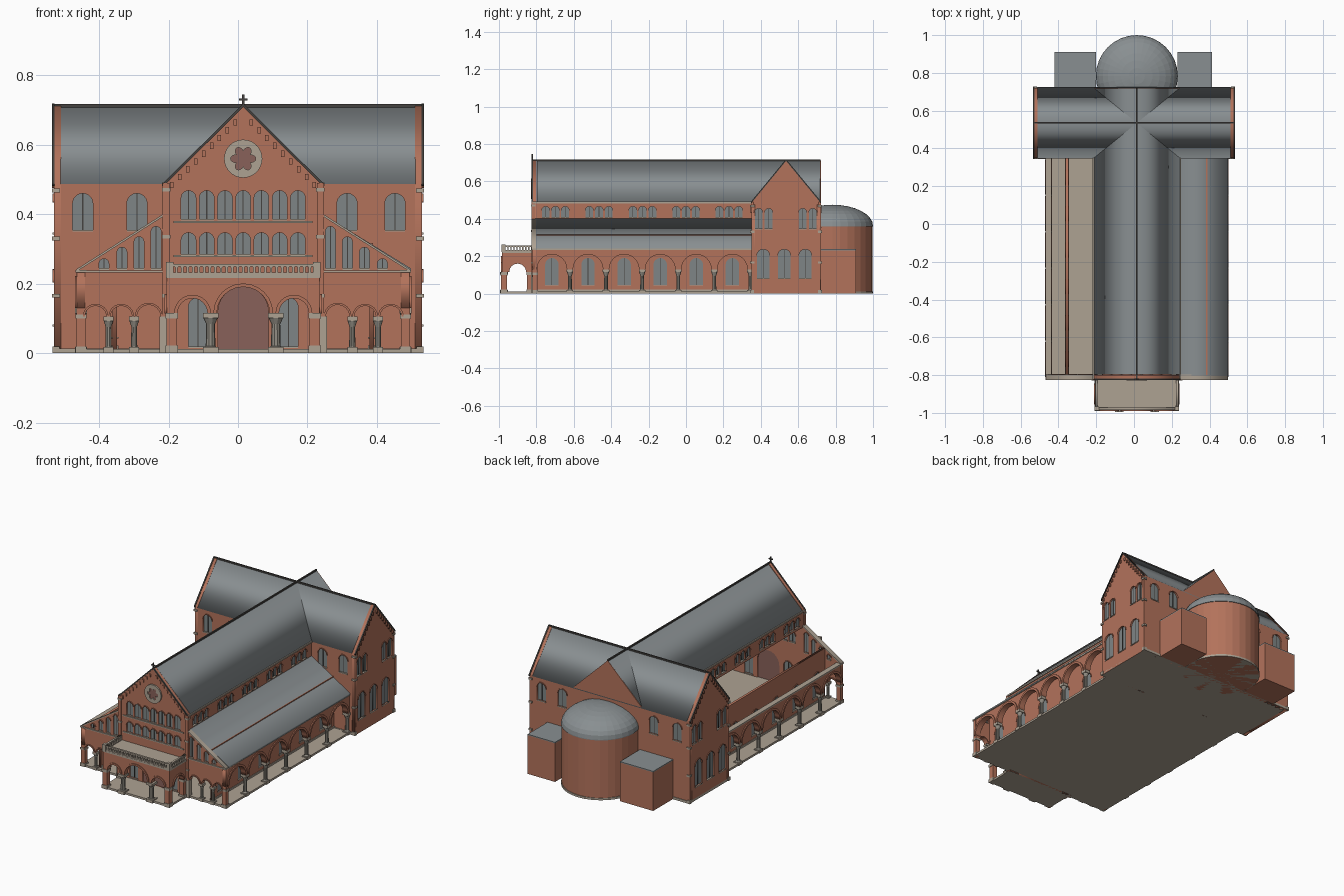
import bpy, bmesh, math
from mathutils import Matrix

cube = bpy.data.objects.get("Cube")
if cube:
    bpy.data.objects.remove(cube, do_unlink=True)


def material(name, rgb):
    m = bpy.data.materials.new(name)
    m.use_nodes = True
    m.diffuse_color = (*rgb, 1)
    m.node_tree.nodes["Principled BSDF"].inputs["Base Color"].default_value = (*rgb, 1)
    return m


BRICK = material("brick", (0.45, 0.17, 0.105))
ROOF = material("slate_roof", (0.25, 0.275, 0.285))
STONE = material("pale_stone", (0.42, 0.36, 0.29))
SHAFT = material("column_stone", (0.29, 0.27, 0.23))
GLASS = material("window_glass", (0.21, 0.235, 0.24))
DARK = material("dark_trim", (0.06, 0.055, 0.05))
DOOR = material("door_wood", (0.25, 0.12, 0.10))

C = 0.015  # nave axis
TURN = {"x": Matrix.Rotation(math.pi / 2, 4, "Z") @ Matrix.Rotation(math.pi / 2, 4, "X"),
        "y": Matrix.Rotation(math.pi / 2, 4, "X")}


def add(name, mesh, mat):
    mesh.materials.clear()
    mesh.materials.append(mat)
    ob = bpy.data.objects.new(name, mesh)
    bpy.context.collection.objects.link(ob)
    return ob


def panel(name, loops, plane, pos, t, mat):
    """Filled outline with holes, upright at x or y = pos, t thick."""
    cu = bpy.data.curves.new(name, "CURVE")
    cu.dimensions, cu.fill_mode, cu.extrude = "2D", "BOTH", t / 2
    for loop in loops:
        sp = cu.splines.new("POLY")
        sp.points.add(len(loop) - 1)
        for p, (u, v) in zip(sp.points, loop):
            p.co = (u, v, 0, 1)
        sp.use_cyclic_u = True
    tmp = bpy.data.objects.new(name + "_outline", cu)
    bpy.context.collection.objects.link(tmp)
    dg = bpy.context.evaluated_depsgraph_get()
    mesh = bpy.data.meshes.new_from_object(tmp.evaluated_get(dg))
    bpy.data.objects.remove(tmp, do_unlink=True)
    bpy.data.curves.remove(cu)
    shift = (pos, 0, 0) if plane == "x" else (0, pos, 0)
    mesh.transform(Matrix.Translation(shift) @ TURN[plane])
    return add(name, mesh, mat)


def box(name, x0, x1, y0, y1, z0, z1, mat):
    bm = bmesh.new()
    bmesh.ops.create_cube(bm, size=1)
    for v in bm.verts:
        v.co = ((x0 + x1) / 2 + v.co.x * (x1 - x0), (y0 + y1) / 2 + v.co.y * (y1 - y0),
                (z0 + z1) / 2 + v.co.z * (z1 - z0))
    mesh = bpy.data.meshes.new(name)
    bm.to_mesh(mesh)
    bm.free()
    return add(name, mesh, mat)


def block(name, x, y, w, z0, z1, mat):
    return box(name, x - w / 2, x + w / 2, y - w / 2, y + w / 2, z0, z1, mat)


def lathe(name, profile, x, y, steps, mat):
    bm = bmesh.new()
    vs = [bm.verts.new((r, 0, z)) for r, z in profile]
    es = [bm.edges.new(p) for p in zip(vs, vs[1:])]
    bmesh.ops.spin(bm, geom=vs + es, cent=(0, 0, 0), axis=(0, 0, 1), angle=math.tau, steps=steps)
    bmesh.ops.remove_doubles(bm, verts=bm.verts, dist=1e-5)
    bmesh.ops.recalc_face_normals(bm, faces=bm.faces)
    mesh = bpy.data.meshes.new(name)
    bm.to_mesh(mesh)
    bm.free()
    ob = add(name, mesh, mat)
    ob.location = (x, y, 0)
    return ob


def column(name, x, y, h, r):
    lathe(name, [(0, 0.01), (r * 1.5, 0.01), (r * 1.5, h * .12), (r, h * .18), (r * .9, h * .72),
                 (r * 1.5, h * .88), (0, h * .88)], x, y, 10, SHAFT)
    block(name + "_abacus", x, y, r * 3.2, h * .88, h, STONE)
    block(name + "_base", x, y, r * 3.2, 0, 0.018, STONE)


def arc(c, z, r, a0=0.0, a1=math.pi, n=12):
    return [(c + r * math.cos(a0 + (a1 - a0) * i / n), z + r * math.sin(a0 + (a1 - a0) * i / n))
            for i in range(n + 1)]


def arch(c, w, z0, z1):
    return [(c - w / 2, z0), (c + w / 2, z0)] + arc(c, z1 - w / 2, w / 2)


def ring(c, z, r0, r1):
    return arc(c, z, r1) + arc(c, z, r0, math.pi, 0)


def rect(u0, u1, v0, v1):
    return [(u0, v0), (u1, v0), (u1, v1), (u0, v1)]


def wall(name, outline, windows, plane, pos, t=0.02, holes=()):
    """Brick wall with cut windows (centre, width, sill, top), glazing, mullions, sills and hoods."""
    panes = [arch(*w) for w in windows]
    panel(name, [outline] + panes + list(holes), plane, pos, t, BRICK)
    panel(name + "_glass", panes, plane, pos, 0.008, GLASS)
    panel(name + "_mullions", [rect(c - .0015, c + .0015, z0, z1) for c, w, z0, z1 in windows],
          plane, pos, 0.012, DARK)
    panel(name + "_hoods", [ring(c, z1 - w / 2, w / 2, w / 2 + .005) for c, w, z0, z1 in windows],
          plane, pos, t + .008, BRICK)
    panel(name + "_sills", [rect(c - w / 2, c + w / 2, z0 - .005, z0) for c, w, z0, z1 in windows],
          plane, pos, t + .008, STONE)


def arcade_outline(a0, a1, arches, spring, top):
    pts = [(a0, spring)]
    for c, r in sorted(arches):
        pts += arc(c, spring, r, math.pi, 0)
    return pts + [(a1, spring)] + top


def archivolts(name, arches, spring, band, plane, pos, t):
    panel(name, [ring(c, spring, r, r + band) for c, r in arches], plane, pos, t + .012, BRICK)


def gable_trim(name, c, h, plane, pos, out):
    """Dark coping and stepped corbels along a gable."""
    panel(name + "_coping", [[(c - h, .492), (c, .719), (c + h, .492), (c + h, .482), (c, .709),
                              (c - h, .482)]], plane, pos + out * .012, 0.008, DARK)
    teeth = []
    for i in range(1, 10):
        for s in (-1, 1):
            u, z = c + s * h * (1 - i / 10), .485 + .225 * i / 10
            teeth.append(rect(u - .005, u + .005, z - .032, z - .014))
    panel(name + "_corbels", teeth, plane, pos + out * .012, 0.008, BRICK)


# Floors
box("main_floor", -.465, .495, -.82, .35, 0, .012, STONE)
box("transept_floor", -.53, .53, .345, .725, 0, .014, STONE)
box("porch_floor", -.205, .235, -.985, -.82, 0, .012, STONE)

# Nave front with door, window rows and rose
H = .228
rows = [(C + .0525 * i, .042, z0, z1) for i in range(-3, 4) for z0, z1 in ((.285, .347), (.387, .468))]
rows += [(C + s * .13, .056, .02, .16) for s in (-1, 1)]
door = arch(C, .145, .012, .192)
wall("nave_front", [(C - H, 0), (C + H, 0), (C + H, .49), (C, .715), (C - H, .49)], rows, "y", -.81, holes=[door])
panel("door", [door], "y", -.81, .008, DOOR)
gable_trim("nave_front", C, H, "y", -.81, -1)
for z in (.277, .375):
    box("front_string_course", C - .2, C + .2, -.826, -.815, z, z + .006, STONE)
flower = [(C + r * math.cos(a), .56 + r * math.sin(a)) for a, r in
          ((math.tau * i / 48, .022 + .014 * abs(math.cos(math.tau * i / 16))) for i in range(48))]
panel("rose_surround", [arc(C, .56, .055, 0, math.tau, 32)[:-1], flower], "y", -.824, .009, STONE)
panel("rose_glass", [arc(C, .56, .045, 0, math.tau, 24)[:-1]], "y", -.821, .004, DOOR)
box("cross_upright", C - .003, C + .003, -.825, -.819, .71, .745, DARK)
box("cross_arm", C - .012, C + .012, -.825, -.819, .728, .734, DARK)

# Nave roof
panel("nave_roof", [[(C - H - .003, .488), (C + H + .003, .488), (C, .712)]], "y", -.04, 1.515, ROOF)
box("nave_ridge", C - .004, C + .004, -.82, .72, .708, .717, DARK)

# Side aisles, mirrored about the nave axis
bays = [-.717 + .193 * i for i in range(6)]
clerestory = [(g + d, .042, .41, .466) for g in (-.698, -.465, -.232, 0, .23) for d in (-.052, 0, .052)]
for s in (-1, 1):
    wall("clerestory", rect(-.82, .35, .39, .49), clerestory, "x", C + s * .218)
    x = C + s * .23
    box("clerestory_eaves", x - .004, x + .004, -.82, .35, .482, .491, STONE)
    block("nave_pilaster", C + s * .222, -.817, .02, 0, .49, BRICK)
    for z in (.16, .33, .465):
        block("nave_pilaster_band", C + s * .222, -.817, .024, z, z + .01, STONE)
    # outer arcade
    x = C + s * .467
    arches = [(y, .08) for y in bays]
    panel("aisle_arcade", [arcade_outline(-.82, .35, arches, .13, [(.35, .235), (-.82, .235)])], "x", x, .024, BRICK)
    archivolts("aisle_archivolts", arches, .13, .013, "x", x, .024)
    box("aisle_cornice", x - .016, x + .016, -.825, .35, .232, .24, STONE)
    for y in bays:
        column("aisle_column", x, y + .0965, .13, .011)
    block("corner_pier", x, -.808, .026, 0, .13, BRICK)
    block("corner_pier_base", x, -.808, .032, 0, .02, STONE)
    block("corner_pier_capital", x, -.808, .032, .1, .112, STONE)
    # inner wall behind the walk
    x = C + s * .37
    wall("aisle_inner_wall", rect(-.8, .35, .01, .307), [(y, .072, .047, .19) for y in bays], "x", x, .014)
    box("inner_wall_plinth", x - .011, x + .011, -.8, .35, .01, .022, STONE)
    # sloping front wall
    arches = [(C + s * o, r) for o, r in ((.425, .031), (.351, .031), (.272, .034))]
    slope = [(C + s * .228, .395), (C + s * .48, .235)]
    lo, hi = sorted((C + s * .228, C + s * .48))
    top = sorted(slope, key=lambda p: -p[0])
    lancets = [(C + s * o, .028, .245, z) for o, z in ((.401, .272), (.349, .305), (.3, .335), (.251, .365))]
    wall("aisle_front", arcade_outline(lo, hi, arches, .105, top), lancets, "y", -.81)
    archivolts("aisle_front_archivolts", arches, .105, .006, "y", -.81, .02)
    panel("aisle_front_coping", [slope + [(u, v + .007) for u, v in reversed(slope)]], "y", -.812, .028, STONE)
    box("aisle_front_string", lo, hi, -.826, -.815, .232, .238, STONE)
    for o in (.388, .314):
        column("aisle_front_column", C + s * o, -.81, .105, .009)
    block("inner_pier", C + s * .228, -.815, .026, 0, .105, STONE)

# Lean-to roof on the covered aisle
panel("aisle_roof", [[(C + .226, .392), (C + .226, .402), (C + .483, .244), (C + .483, .234)]],
      "y", -.226, 1.15, ROOF)
box("roof_wall_line", C + .367, C + .373, -.8, .35, .3, .317, BRICK)

# Transept
wall("transept_back", [(-.53, 0), (.53, 0), (.53, .49), (C + H, .49), (C, .712), (C - H, .49), (-.53, .49)],
     [(x, .058, .355, .46) for x in (-.447, -.291, .314, .452)], "y", .711)
for s, xs in ((-1, (-.447, -.291)), (1, (.314, .452))):
    a, b = sorted((s * .53, C + s * .21))
    wall("transept_front", rect(a, b, 0, .49), [(x, .058, .355, .46) for x in xs], "y", .36)
    wins = [(y, .042, .347, .455) for y in (.388, .442, .624, .678)]
    wins += [(y, .068, .082, .237) for y in (.413, .525, .638)]
    wall("transept_gable", [(.35, 0), (.72, 0), (.72, .49), (.535, .716), (.35, .49)], wins, "x", s * .52)
    gable_trim("transept_gable", .535, .187, "x", s * .52, s)
    for y in (.354, .716):
        for z in (.16, .325, .463):
            block("corner_band", s * .524, y, .022, z, z + .011, STONE)
        block("corner_plinth", s * .524, y, .02, 0, .02, STONE)
panel("transept_roof", [[(.346, .487), (.724, .487), (.535, .712)]], "x", 0, 1.022, ROOF)
box("transept_ridge", -.53, .53, .531, .539, .708, .717, DARK)

# Apse with dome and flanking chapels
AY, AR = .783, .213
lathe("apse_wall", [(0, 0), (AR, 0), (AR, .36), (0, .36)], C, AY, 32, BRICK)
lathe("apse_plinth", [(0, 0), (AR + .004, 0), (AR + .004, .012), (0, .012)], C, AY, 32, STONE)
lathe("apse_dome", [(0, .358), (AR + .004, .358)] +
      [((AR + .004) * math.cos(i * math.pi / 16), .362 + .113 * math.sin(i * math.pi / 16)) for i in range(9)],
      C, AY, 32, ROOF)
for x0, x1 in ((-.42, -.2), (.23, .412)):
    box("side_chapel", x0, x1, .715, .91, 0, .231, BRICK)
    box("side_chapel_roof", x0, x1, .715, .91, .231, .237, ROOF)

# Entrance porch
px, py = .21, -.973
arches = [(C, .076), (C - .146, .043), (C + .146, .043)]
panel("porch_front", [arcade_outline(C - .22, C + .22, arches, .115, [(C + .22, .222), (C - .22, .222)])],
      "y", py, .022, BRICK)
archivolts("porch_archivolts", arches, .115, .01, "y", py, .022)
bars = [arch(C - .2 + .016 * i, .009, .232, .25) for i in range(26)]
panel("porch_balustrade_front", [rect(C - .22, C + .22, .226, .257)] + bars, "y", -.978, .012, STONE)
for s in (-1, 1):
    x = C + s * px
    side = [(-.9, .045)]
    panel("porch_side", [arcade_outline(-.983, -.82, side, .115, [(-.82, .222), (-.983, .222)])],
          "x", x, .022, BRICK)
    archivolts("porch_side_archivolt", side, .115, .01, "x", x, .022)
    bars = [arch(-.96 + .016 * i, .009, .232, .25) for i in range(9)]
    panel("porch_balustrade_side", [rect(-.984, -.82, .226, .257)] + bars, "x", C + s * .214, .012, STONE)
    for y, d in ((py, .014), (-.836, .014)):
        block("porch_pier", C + s * .206, y, .03, 0, .116, BRICK)
        block("porch_pier_base", C + s * .206, y, .036, 0, .022, STONE)
        block("porch_pier_capital", C + s * .206, y, .036, .1, .116, STONE)
    column("porch_column", C + s * .094, py, .116, .014)
    block("porch_corner_post", C + s * .212, -.976, .022, .222, .262, STONE)
box("porch_deck", C - .222, C + .222, -.985, -.81, .217, .227, STONE)
